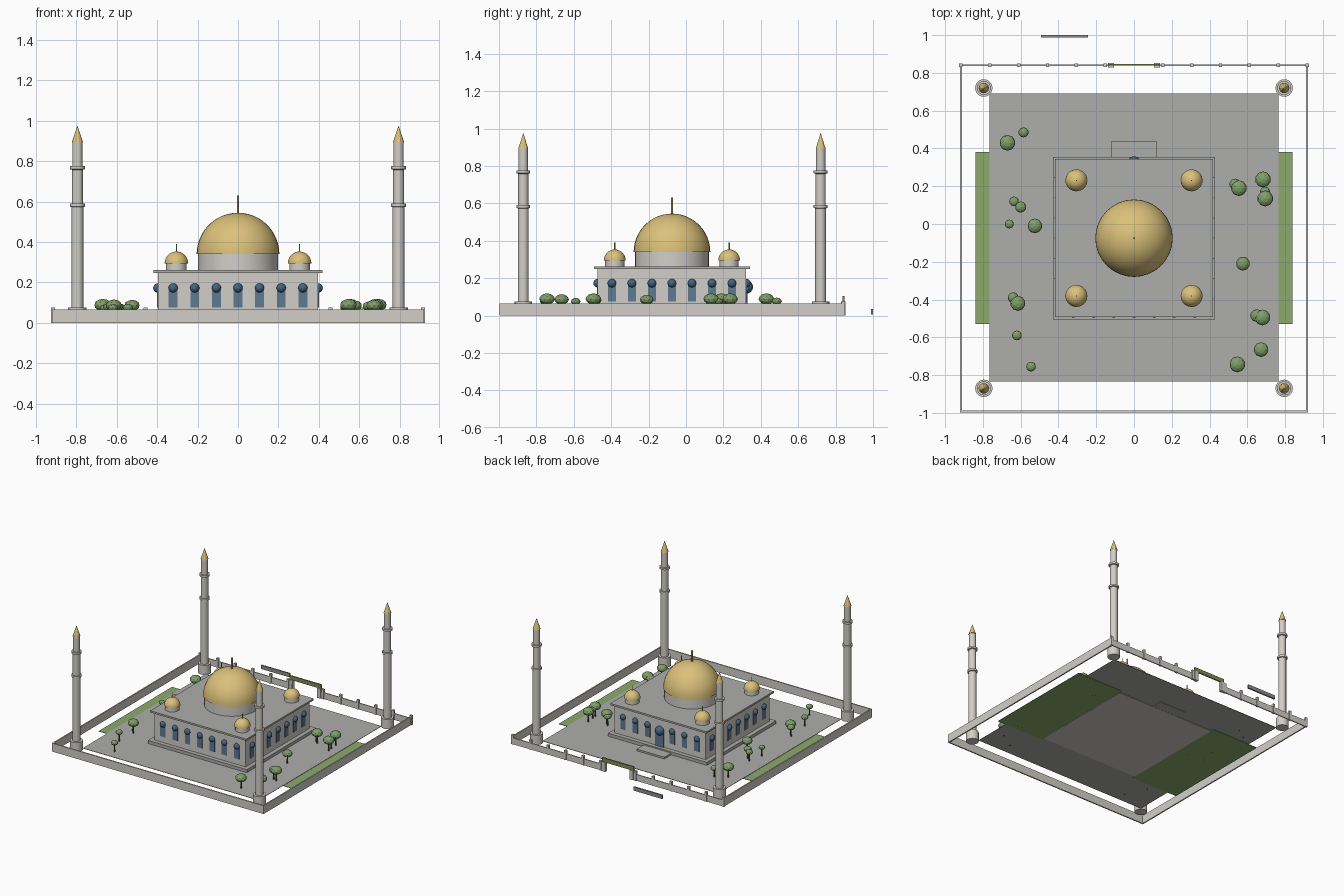
import bpy, bmesh, math
from mathutils import Matrix

if "Cube" in bpy.data.objects:
    bpy.data.objects.remove(bpy.data.objects["Cube"])


def material(name, hex_colour):
    m = bpy.data.materials.new(name)
    srgb = [int(hex_colour[i:i + 2], 16) / 255 for i in (0, 2, 4)]
    lin = [c / 12.92 if c < 0.04045 else ((c + 0.055) / 1.055) ** 2.4 for c in srgb]
    m.diffuse_color = (*lin, 1)
    m.use_nodes = True
    m.node_tree.nodes["Principled BSDF"].inputs["Base Color"].default_value = m.diffuse_color
    return m


STONE = material("pale stone", "D2CFC8")
PAVING = material("grey paving", "AEAEAC")
GOLD = material("gold", "DBC17A")
GLASS = material("blue glass", "5F7B92")
ARCH = material("dark blue", "456480")
LAWN = material("lawn green", "8CAA6C")
LEAF = material("leaf green", "7F9F68")
BARK = material("bark brown", "5A4A3A")
OLIVE = material("olive green", "7F8C50")
SIGN = material("sign grey", "8F8F8D")


def finish(name, bm, mat, smooth=False):
    bmesh.ops.recalc_face_normals(bm, faces=bm.faces)
    me = bpy.data.meshes.new(name)
    bm.to_mesh(me)
    bm.free()
    me.materials.append(mat)
    ob = bpy.data.objects.new(name, me)
    bpy.context.collection.objects.link(ob)
    if smooth:
        bpy.ops.object.select_all(action='DESELECT')
        ob.select_set(True)
        bpy.context.view_layer.objects.active = ob
        bpy.ops.object.shade_smooth_by_angle(angle=math.radians(35))
    return ob


def box(name, mat, x0, x1, y0, y1, z0, z1):
    bm = bmesh.new()
    centre = Matrix.Translation(((x0 + x1) / 2, (y0 + y1) / 2, (z0 + z1) / 2))
    bmesh.ops.create_cube(bm, size=1, matrix=centre @ Matrix.Diagonal((x1 - x0, y1 - y0, z1 - z0, 1)))
    return finish(name, bm, mat)


def lathe(name, mat, x, y, profile, sides=32, smooth=True):
    """Turn a list of (radius, height) points about a vertical axis."""
    bm = bmesh.new()
    rings = []
    for r, z in profile:
        if r < 1e-5:
            rings.append([bm.verts.new((x, y, z))])
        else:
            rings.append([bm.verts.new((x + r * math.cos(a), y + r * math.sin(a), z))
                          for a in (2 * math.pi * k / sides for k in range(sides))])
    for a, b in zip(rings, rings[1:]):
        for k in range(sides):
            n = (k + 1) % sides
            if len(b) == 1:
                bm.faces.new((a[k], a[n], b[0]))
            else:
                bm.faces.new((a[k], a[n], b[n], b[k]))
    for ring in (rings[0], rings[-1]):
        if len(ring) > 1:
            bm.faces.new(ring)
    return finish(name, bm, mat, smooth)


def ball(name, mat, x, y, z, r):
    bm = bmesh.new()
    bmesh.ops.create_uvsphere(bm, u_segments=16, v_segments=10, radius=r,
                              matrix=Matrix.Translation((x, y, z)))
    return finish(name, bm, mat, True)


def dome(name, x, y, z0, drum_r, z1, r, tip, tip_r):
    lathe(name + "_drum", STONE, x, y, [(drum_r, z0), (drum_r, z1)])
    arc = [(r * math.cos(math.pi / 2 * i / 12), z1 + r * math.sin(math.pi / 2 * i / 12)) for i in range(12)]
    lathe(name, GOLD, x, y, arc + [(0, z1 + r)])
    lathe(name + "_finial", GOLD, x, y, [(tip_r, z1 + r - 0.01), (tip_r, tip)], 8)


CY = -0.075  # centre of the hall along y

# Grounds: paving and lawns
box("paving", PAVING, -0.765, 0.765, -0.835, 0.69, 0.003, 0.006)
for s in (-1, 1):
    xs = sorted((s * 0.43, s * 0.84))
    box("lawn", LAWN, *xs, -0.53, 0.38, 0.0, 0.003)

# Hall: plinth, walls, roof slab and entrance step
box("plinth", PAVING, -0.43, 0.43, -0.505, 0.355, 0.0, 0.03)
box("plinth_underside", STONE, -0.43, 0.43, -0.505, 0.355, -0.001, 0.0)
box("hall_walls", STONE, -0.397, 0.397, CY - 0.397, CY + 0.397, 0.03, 0.248)
box("roof_slab", PAVING, -0.418, 0.418, CY - 0.418, CY + 0.418, 0.248, 0.262)
box("entrance_step", PAVING, -0.12, 0.12, 0.355, 0.44, 0.0, 0.02)

# Windows with round heads on four sides; a larger door in the middle of the back
W = 0.397
for i in range(-3, 4):
    t = i * 0.107
    for s in (-1, 1):
        xs = sorted((s * (W - 0.01), s * (W + 0.004)))
        box("side_window", GLASS, *xs, CY + t - 0.022, CY + t + 0.022, 0.076, 0.172)
        ball("side_window_head", ARCH, s * W, CY + t, 0.173, 0.023)
        ys = sorted((CY + s * (W - 0.01), CY + s * (W + 0.004)))
        if s > 0 and i == 0:
            box("door", GLASS, -0.036, 0.036, ys[0], ys[1] + 0.004, 0.03, 0.15)
            ball("door_head", ARCH, 0, CY + W, 0.153, 0.036)
        else:
            box("window", GLASS, t - 0.022, t + 0.022, *ys, 0.076, 0.172)
            ball("window_head", ARCH, t, CY + s * W, 0.173, 0.023)

# Domes
dome("main_dome", 0, CY, 0.26, 0.198, 0.34, 0.205, 0.63, 0.006)
for sx in (-1, 1):
    for sy in (-1, 1):
        dome("corner_dome", sx * 0.305, CY + sy * 0.306, 0.26, 0.051, 0.295, 0.058, 0.39, 0.003)

# Corner towers with two balconies and a pointed cap
TOWER = [(0.046, 0), (0.046, 0.075), (0.029, 0.075), (0.029, 0.573), (0.037, 0.576), (0.037, 0.591),
         (0.027, 0.591), (0.027, 0.758), (0.037, 0.761), (0.037, 0.776), (0.025, 0.776), (0.025, 0.9)]
for x in (-0.795, 0.795):
    for y in (-0.87, 0.72):
        lathe("tower", STONE, x, y, TOWER, 20)
        lathe("tower_cap", GOLD, x, y, [(0.028, 0.892), (0, 0.977)], 10, False)

# Boundary walls: solid on three sides, fence with posts and gate at the back
box("front_wall", STONE, -0.92, 0.92, -0.997, -0.987, 0, 0.065)
for s in (-1, 1):
    box("side_wall", STONE, *sorted((s * 0.91, s * 0.92)), -0.997, 0.845, 0, 0.065)
    box("back_wall", STONE, *sorted((s * 0.12, s * 0.92)), 0.837, 0.845, 0, 0.05)
    for i in range(1, 7):
        x = s * 0.1527 * i
        box("fence_post", STONE, x - 0.009, x + 0.009, 0.831, 0.849, 0, 0.075)
    box("gate_pillar", STONE, s * 0.122 - 0.015, s * 0.122 + 0.015, 0.828, 0.852, 0, 0.075)
box("gate_beam", OLIVE, -0.137, 0.137, 0.838, 0.848, 0.073, 0.105)
box("sign_slab", SIGN, -0.493, -0.243, 0.988, 1.0, 0.005, 0.034)

# Trees: (x, y, crown radius)
TREES = [(-0.67, 0.43, 0.042), (-0.585, 0.485, 0.027), (-0.635, 0.12, 0.026), (-0.6, 0.09, 0.03),
         (-0.66, 0, 0.024), (-0.525, -0.01, 0.039), (-0.64, -0.39, 0.029), (-0.615, -0.42, 0.04),
         (-0.62, -0.59, 0.026), (-0.545, -0.755, 0.026), (0.535, 0.21, 0.03), (0.555, 0.19, 0.042),
         (0.683, 0.236, 0.042), (0.693, 0.17, 0.027), (0.695, 0.135, 0.042), (0.577, -0.21, 0.037),
         (0.65, -0.485, 0.034), (0.68, -0.495, 0.042), (0.673, -0.665, 0.039), (0.547, -0.743, 0.042)]
for x, y, r in TREES:
    z = 0.055 + 0.8 * r
    lathe("tree_trunk", BARK, x, y, [(0.006, 0), (0.005, z)], 6, False)
    bm = bmesh.new()
    bmesh.ops.create_icosphere(bm, subdivisions=2, radius=r,
                               matrix=Matrix.Translation((x, y, z)) @ Matrix.Diagonal((1, 1, 0.72, 1)))
    finish("tree_crown", bm, LEAF)
